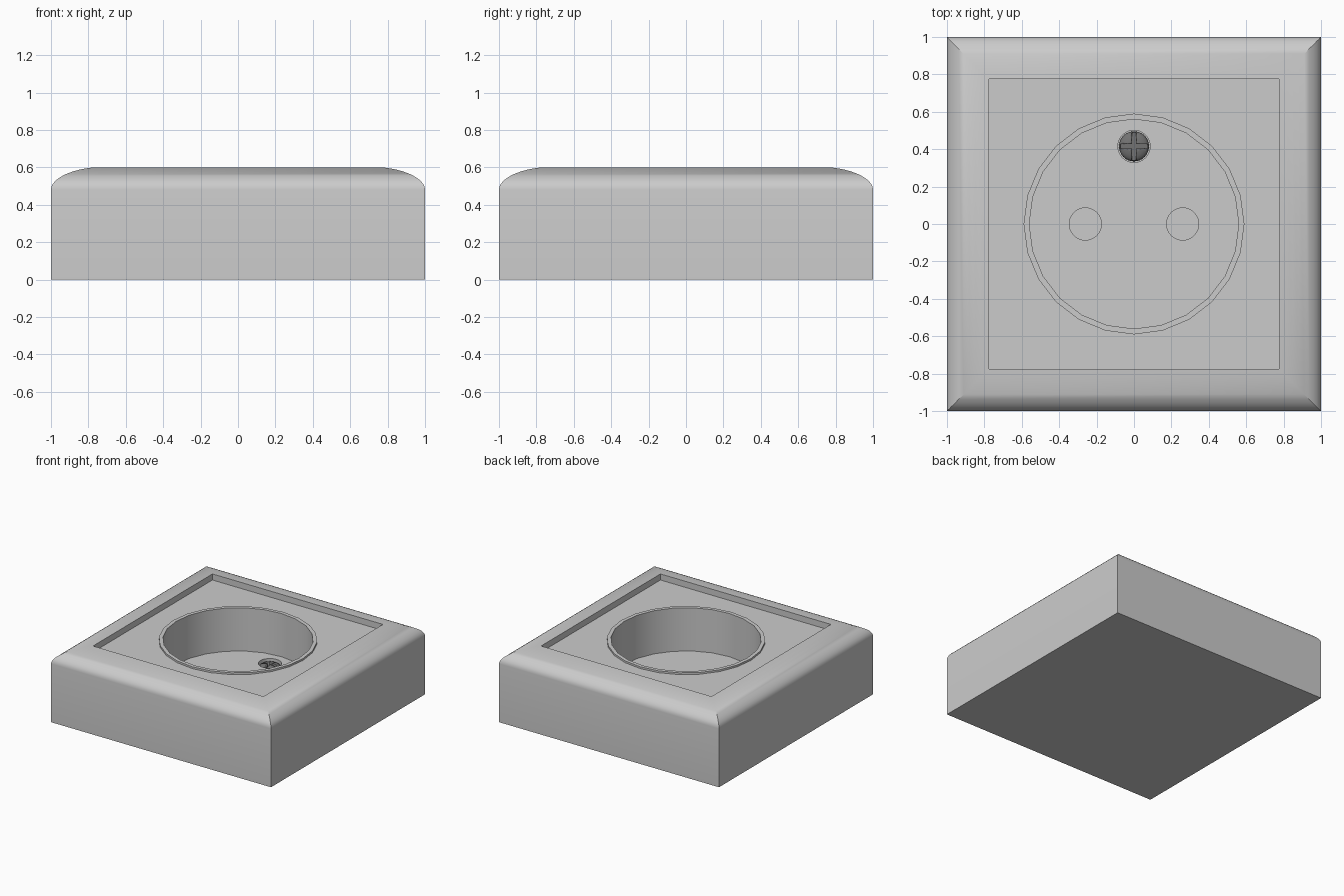
import bpy, bmesh
from math import cos, sin, pi, radians

if "Cube" in bpy.data.objects:
    bpy.data.objects.remove(bpy.data.objects["Cube"])

PLATE_Z, FLOOR_Z = 0.55, 0.21
N = 24          # sides of the round well
HN = 32         # sides of the small holes


def circle(bm, r, z, n=N, cx=0.0, cy=0.0):
    return [bm.verts.new((cx + r * cos(2 * pi * i / n), cy + r * sin(2 * pi * i / n), z))
            for i in range(n)]


def square(bm, h, z):
    return [bm.verts.new((x * h, y * h, z)) for x, y in ((1, -1), (1, 1), (-1, 1), (-1, -1))]


def bridge(bm, a, b):
    n = len(a)
    for i in range(n):
        j = (i + 1) % n
        bm.faces.new((a[i], a[j], b[j], b[i]))


def loft(bm, rings):
    for a, b in zip(rings, rings[1:]):
        bridge(bm, a, b)


def finish(bm, name):
    mesh = bpy.data.meshes.new(name)
    bm.to_mesh(mesh)
    bm.free()
    ob = bpy.data.objects.new(name, mesh)
    bpy.context.collection.objects.link(ob)
    bpy.ops.object.select_all(action='DESELECT')
    ob.select_set(True)
    bpy.context.view_layer.objects.active = ob
    bpy.ops.object.shade_smooth_by_angle(angle=radians(30))
    return ob


# outer frame: square section with an elliptical shoulder, closed underneath
bm = bmesh.new()
profile = [(1.0, 0.0)]
for i in range(11):
    t = radians(75.5) * i / 10
    profile.append((0.70 + 0.30 * cos(t), 0.48 + 0.124 * sin(t)))
profile[-1] = (0.775, 0.60)
profile.append((0.775, PLATE_Z))
rings = [square(bm, h, z) for h, z in profile]
loft(bm, rings)
bm.faces.new(rings[0][::-1])
finish(bm, "frame")

# cover plate: square outline joined to the round well opening
bm = bmesh.new()
outer = []
for i in range(N):
    c, s = cos(2 * pi * i / N), sin(2 * pi * i / N)
    k = 0.775 / max(abs(c), abs(s))
    outer.append(bm.verts.new((c * k, s * k, PLATE_Z)))
bridge(bm, outer, circle(bm, 0.59, PLATE_Z))
finish(bm, "cover_plate")

# raised lip and wall of the well
bm = bmesh.new()
loft(bm, [circle(bm, r, z) for r, z in
          ((0.59, PLATE_Z), (0.59, PLATE_Z + 0.015), (0.56, PLATE_Z + 0.015), (0.56, FLOOR_Z))])
finish(bm, "well_wall")

# floor of the well with two pin holes and a screw recess
bm = bmesh.new()
holes = [(-0.26, 0.0, 0.05), (0.26, 0.0, 0.05), (0.0, 0.415, 0.15)]
loops = [circle(bm, 0.56, FLOOR_Z)]
loops += [circle(bm, 0.086, FLOOR_Z, HN, x, y) for x, y, _ in holes]
edges = [bm.edges.new((lp[i], lp[(i + 1) % len(lp)])) for lp in loops for i in range(len(lp))]
bmesh.ops.triangle_fill(bm, edges=edges, use_beauty=True, normal=(0, 0, 1))
for top, (x, y, z) in zip(loops[1:], holes):
    low = circle(bm, 0.086, z, HN, x, y)
    bridge(bm, top, low)
    bm.faces.new(low)
finish(bm, "well_floor")

# domed screw head
bm = bmesh.new()
rings = [circle(bm, 0.08, 0.15, HN, 0, 0.415)]
for i in range(6):
    t = radians(78) * i / 5
    rings.append(circle(bm, 0.08 * cos(t), 0.18 + 0.03 * sin(t), HN, 0, 0.415))
loft(bm, rings)
bm.faces.new(rings[0][::-1])
bm.faces.new(rings[-1])
screw = finish(bm, "screw_head")
metal = bpy.data.materials.new("dark_metal")
metal.diffuse_color = (0.17, 0.17, 0.17, 1)
metal.use_nodes = True
metal.node_tree.nodes["Principled BSDF"].inputs["Base Color"].default_value = metal.diffuse_color
screw.data.materials.append(metal)

# cross slot cut into the screw
for name, size in (("slot_cutter_x", (0.145, 0.024, 0.08)), ("slot_cutter_y", (0.024, 0.145, 0.08))):
    bm = bmesh.new()
    bmesh.ops.create_cube(bm, size=1)
    for v in bm.verts:
        v.co = (v.co.x * size[0], v.co.y * size[1] + 0.415, v.co.z * size[2] + 0.21)
    cutter = finish(bm, name)
    cutter.hide_render = True
    cutter.display_type = 'WIRE'
    mod = screw.modifiers.new(name, 'BOOLEAN')
    mod.operation = 'DIFFERENCE'
    mod.solver = 'EXACT'
    mod.object = cutter
